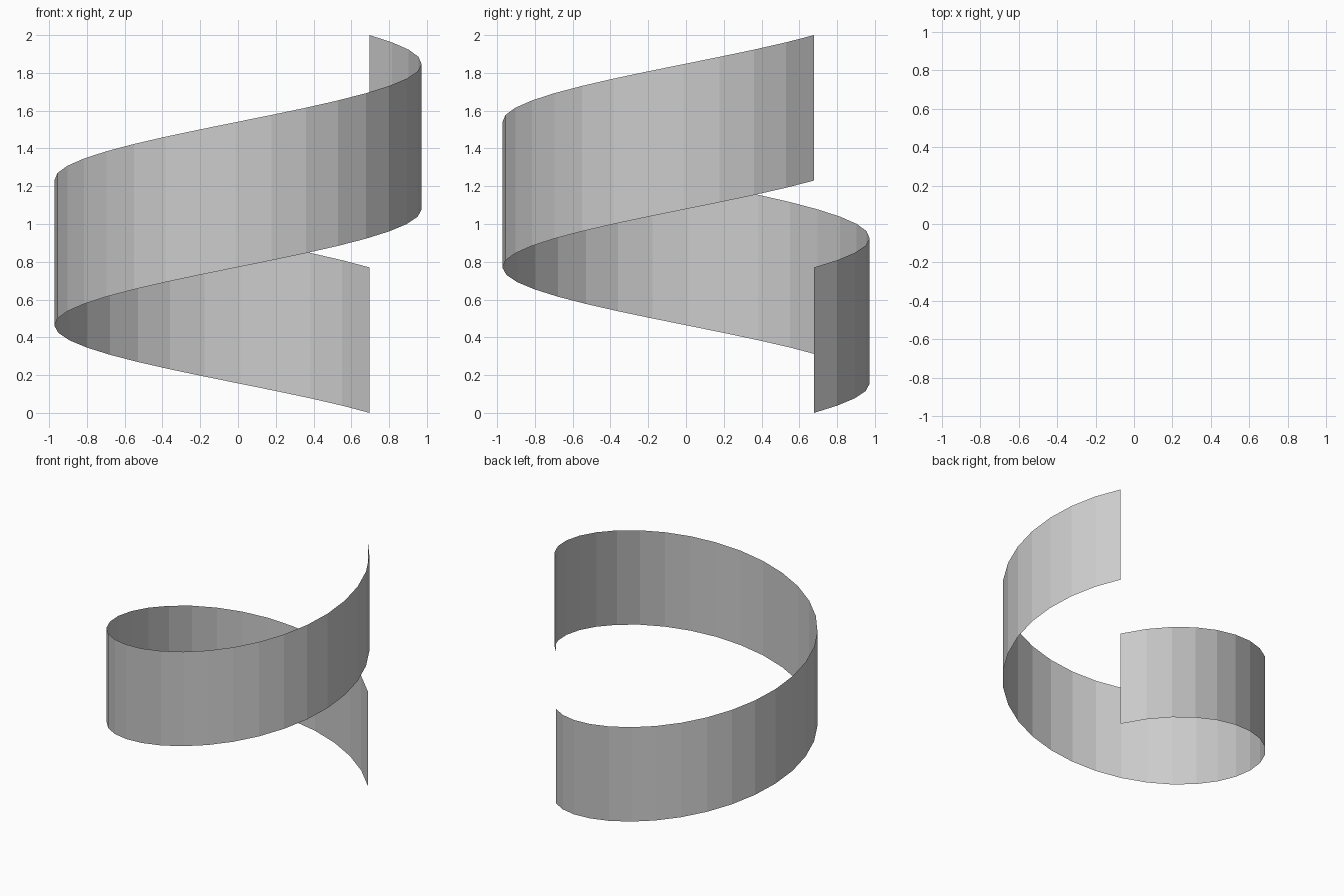
import bpy, bmesh, math

if "Cube" in bpy.data.objects:
    bpy.data.objects.remove(bpy.data.objects["Cube"])

RADIUS = 0.972
BAND_HEIGHT = 0.77
RISE = 1.23
SEGMENTS = 32
START = math.radians(44.2)

# Thin upright band winding one full turn while climbing
bm = bmesh.new()
columns = []
for i in range(SEGMENTS + 1):
    t = i / SEGMENTS
    a = START + t * math.tau
    x, y, z = RADIUS * math.cos(a), RADIUS * math.sin(a), RISE * t
    columns.append((bm.verts.new((x, y, z)), bm.verts.new((x, y, z + BAND_HEIGHT))))

# Flat facets between neighbouring columns, facing outward
for (b0, t0), (b1, t1) in zip(columns, columns[1:]):
    bm.faces.new((b0, b1, t1, t0))

mesh = bpy.data.meshes.new("spiral_band")
bm.to_mesh(mesh)
bm.free()
band = bpy.data.objects.new("spiral_band", mesh)
bpy.context.collection.objects.link(band)
